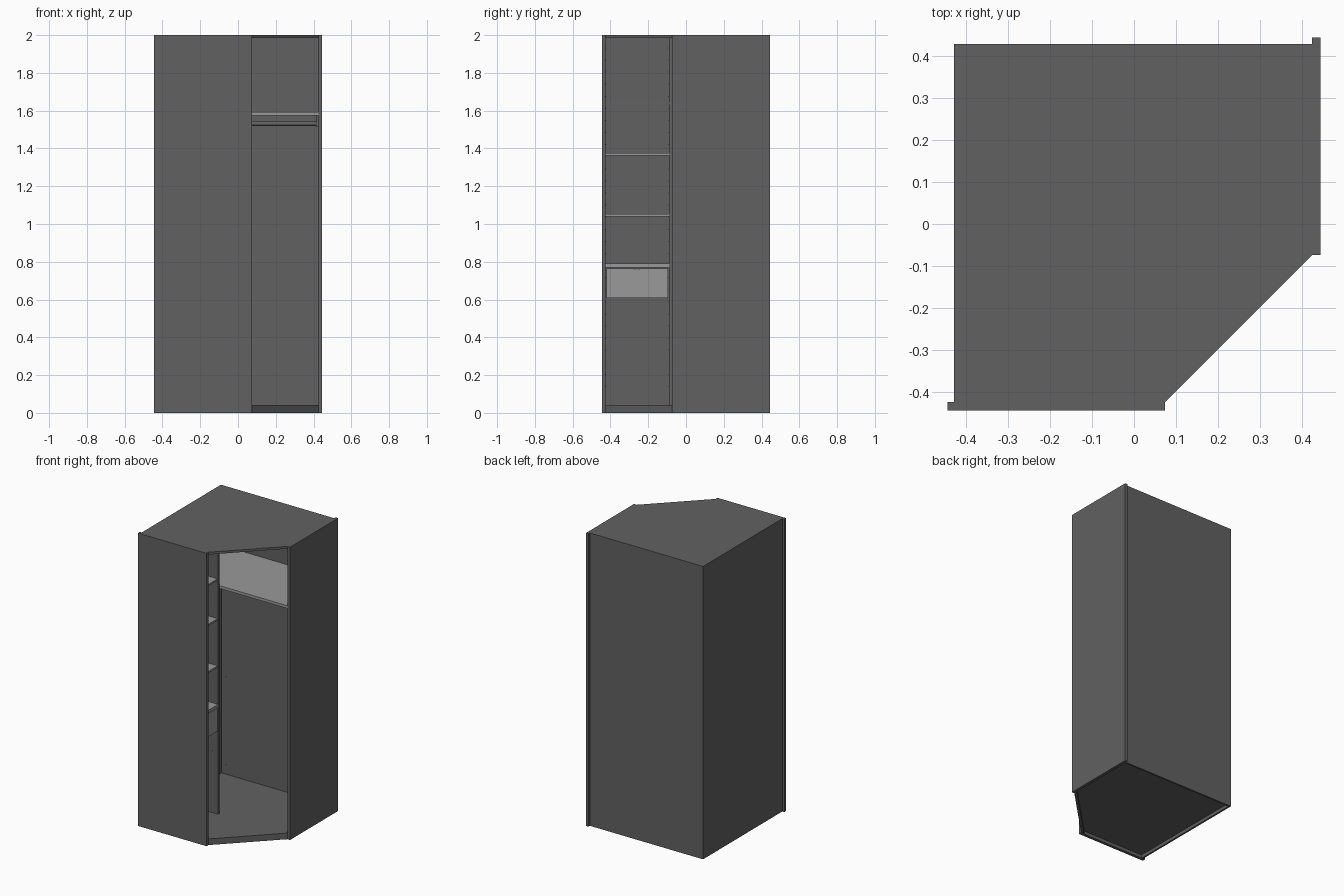
import bpy, bmesh, math
from mathutils import Matrix, Vector

if "Cube" in bpy.data.objects:
    bpy.data.objects.remove(bpy.data.objects["Cube"])


def material(name, v):
    m = bpy.data.materials.new(name)
    m.diffuse_color = (v, v, v, 1)
    m.use_nodes = True
    m.node_tree.nodes["Principled BSDF"].inputs["Base Color"].default_value = m.diffuse_color
    return m


DARK = material("dark_grey_board", 0.12)
LIGHT = material("mid_grey_board", 0.32)
METAL = material("pale_metal", 0.75)


def finish(name, bm, mat):
    bmesh.ops.recalc_face_normals(bm, faces=bm.faces)
    me = bpy.data.meshes.new(name)
    bm.to_mesh(me)
    bm.free()
    me.materials.append(mat)
    ob = bpy.data.objects.new(name, me)
    bpy.context.collection.objects.link(ob)
    return ob


def box(name, x, y, z, mat=DARK):
    bm = bmesh.new()
    size = Matrix.Diagonal((x[1] - x[0], y[1] - y[0], z[1] - z[0], 1))
    mid = Matrix.Translation((sum(x) / 2, sum(y) / 2, sum(z) / 2))
    bmesh.ops.create_cube(bm, size=1, matrix=mid @ size)
    return finish(name, bm, mat)


def slab(name, outline, z0, z1, mat=DARK):
    bm = bmesh.new()
    f = bm.faces.new([bm.verts.new((x, y, z0)) for x, y in outline])
    ext = bmesh.ops.extrude_face_region(bm, geom=[f])["geom"]
    bmesh.ops.translate(bm, vec=(0, 0, z1 - z0),
                        verts=[v for v in ext if isinstance(v, bmesh.types.BMVert)])
    return finish(name, bm, mat)


def cylinders(name, centres, radius, depth, axis, mat, sides=8):
    bm = bmesh.new()
    rot = Vector((0, 0, 1)).rotation_difference(Vector(axis)).to_matrix().to_4x4()
    for c in centres:
        bmesh.ops.create_cone(bm, cap_ends=True, segments=sides, radius1=radius,
                              radius2=radius, depth=depth,
                              matrix=Matrix.Translation(c) @ rot)
    return finish(name, bm, mat)


# Main dimensions
E, T = 0.445, 0.02           # half width, side board thickness
I = E - T                    # inner face of the side boards
B, BT = 0.43, 0.012          # outer face and thickness of the back boards
BI = B - BT
C = 0.074                    # where the diagonal opening starts
DX, DY = -0.087, -0.073      # divider front edge and its far face

# Outer side boards
box("front_side_panel", (-E, C), (-E, -I), (0, 2))
box("right_side_panel", (I, E), (-C, E), (0, 2))

# Back boards
box("left_back_panel", (-B, -BI), (-I, B), (0, 1.984))
box("rear_back_panel", (-BI, I), (BI, B), (0, 1.984))

# Top, floor and diagonal plinth
slab("top_panel", [(-B, -I), (C, -I), (I, -C), (I, B), (-B, B)], 1.984, 2)
slab("floor_panel", [(-BI, -I), (C - 0.02, -I), (I, -C + 0.02), (I, BI), (-BI, BI)], 0.022, 0.04)
slab("plinth", [(C, -I), (I, -C), (I, -C + 0.025), (C - 0.025, -I)], 0, 0.042)

# Divider beside the shelf column
box("divider", (-BI, DX), (DY - 0.018, DY), (0.04, 1.984))

# Column shelves
SY = (-I, DY - 0.018)
for i, z in enumerate((1.041, 1.363, 1.635)):
    box(f"column_shelf_{i + 1}", (-BI, DX - 0.004), SY, (z, z + 0.012), LIGHT)
box("drawer_top_shelf", (-BI, DX), SY, (0.77, 0.79), LIGHT)

# Drawer
ya, yb = SY[0] + 0.004, SY[1] - 0.004
box("drawer_front", (DX - 0.018, DX - 0.002), (ya, yb), (0.608, 0.765), LIGHT)
for n, y in (("near", ya + 0.008), ("far", yb - 0.02)):
    box(f"drawer_{n}_side", (-0.40, DX - 0.018), (y, y + 0.012), (0.62, 0.74), LIGHT)
box("drawer_back", (-0.40, -0.388), (ya + 0.02, yb - 0.02), (0.62, 0.74), LIGHT)
box("drawer_base", (-0.388, DX - 0.018), (ya + 0.02, yb - 0.02), (0.622, 0.628), LIGHT)
box("drawer_pull", (DX - 0.002, DX + 0.008), (-0.275, -0.245), (0.756, 0.764), METAL)

# Hat shelf over the hanging space
box("hat_shelf", (-BI, I), (DY, BI), (1.575, 1.594), LIGHT)

# Hanging rail and its end brackets
rail = cylinders("hanging_rail", [(0, 0.17, 1.531)], 0.0115, 0.836, (1, 0, 0), DARK, 20)
bpy.context.view_layer.objects.active = rail
rail.select_set(True)
bpy.ops.object.shade_smooth_by_angle()
box("rail_bracket_left", (-BI, -BI + 0.012), (0.152, 0.188), (1.515, 1.575))
box("rail_bracket_right", (I - 0.012, I), (0.152, 0.188), (1.515, 1.575))

# Shelf-pin dots facing each other across the column
dots = [(x, y, 0.14 + 0.064 * k) for k in range(29)
        for x in (-0.37, -0.13) for y in (SY[0] + 0.0004, SY[1] - 0.0004)]
cylinders("shelf_pin_holes", dots, 0.0025, 0.001, (0, 1, 0), DARK)

# Cover caps on the rear back board
cylinders("cover_caps", [(-0.385, BI - 0.001, z) for z in (0.10, 0.70)], 0.007, 0.003,
          (0, 1, 0), DARK, 12)
